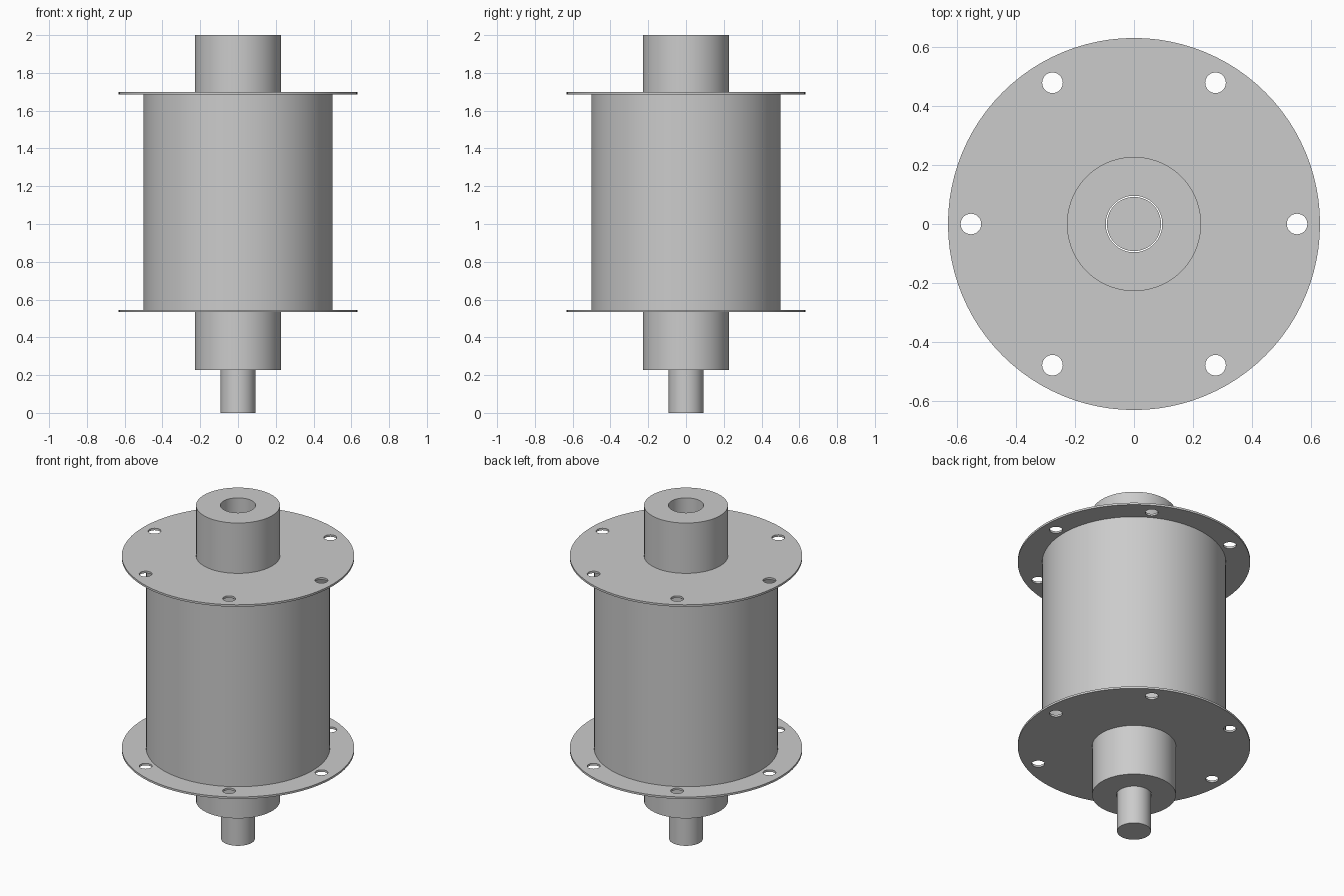
import bpy, bmesh
from math import cos, sin, pi, radians

if "Cube" in bpy.data.objects:
    bpy.data.objects.remove(bpy.data.objects["Cube"])

SIDES = 96


def smooth(ob):
    bpy.ops.object.select_all(action='DESELECT')
    ob.select_set(True)
    bpy.context.view_layer.objects.active = ob
    bpy.ops.object.shade_smooth_by_angle(angle=radians(30))


def lathe(name, profile):
    """Revolve a closed (radius, z) profile around the z axis."""
    bm = bmesh.new()
    verts = [bm.verts.new((r, 0, z)) for r, z in profile]
    edges = [bm.edges.new((verts[i], verts[(i + 1) % len(verts)])) for i in range(len(verts))]
    bmesh.ops.spin(bm, geom=verts + edges, cent=(0, 0, 0), axis=(0, 0, 1),
                   angle=2 * pi, steps=SIDES, use_merge=False, use_duplicate=False)
    bmesh.ops.remove_doubles(bm, verts=bm.verts[:], dist=1e-5)
    bmesh.ops.recalc_face_normals(bm, faces=bm.faces[:])
    me = bpy.data.meshes.new(name)
    bm.to_mesh(me)
    bm.free()
    ob = bpy.data.objects.new(name, me)
    bpy.context.collection.objects.link(ob)
    smooth(ob)


def flange(name, z, thickness):
    """Thin disc with a centre opening and a ring of six bolt holes."""
    cu = bpy.data.curves.new(name, 'CURVE')
    cu.dimensions = '2D'
    cu.fill_mode = 'BOTH'
    cu.extrude = thickness / 2

    def circle(x, y, r, n):
        sp = cu.splines.new('POLY')
        sp.points.add(n - 1)
        for i, p in enumerate(sp.points):
            a = 2 * pi * i / n
            p.co = (x + r * cos(a), y + r * sin(a), 0, 1)
        sp.use_cyclic_u = True

    circle(0, 0, 0.632, SIDES)
    circle(0, 0, 0.18, SIDES)
    for k in range(6):
        a = k * pi / 3
        circle(0.554 * cos(a), 0.554 * sin(a), 0.035, 32)
    ob = bpy.data.objects.new(name, cu)
    ob.location.z = z
    bpy.context.collection.objects.link(ob)
    bpy.ops.object.select_all(action='DESELECT')
    ob.select_set(True)
    bpy.context.view_layer.objects.active = ob
    bpy.ops.object.convert(target='MESH')
    ob = bpy.context.view_layer.objects.active
    # weld caps to rims
    bm = bmesh.new()
    bm.from_mesh(ob.data)
    bmesh.ops.remove_doubles(bm, verts=bm.verts[:], dist=1e-5)
    bmesh.ops.recalc_face_normals(bm, faces=bm.faces[:])
    bm.to_mesh(ob.data)
    bm.free()
    smooth(ob)


# drum with a hub at each end and a bore right through
lathe("drum_body", [(0.096, 0.228), (0.228, 0.228), (0.228, 0.54), (0.5, 0.54),
                    (0.5, 1.69), (0.228, 1.69), (0.228, 2.0), (0.096, 2.0)])

# sliding shaft, standing out below and recessed at the top
lathe("shaft", [(0, 0), (0.092, 0), (0.092, 1.77), (0, 1.77)])

# bolt flanges
flange("lower_flange", 0.539, 0.012)
flange("upper_flange", 1.692, 0.012)
